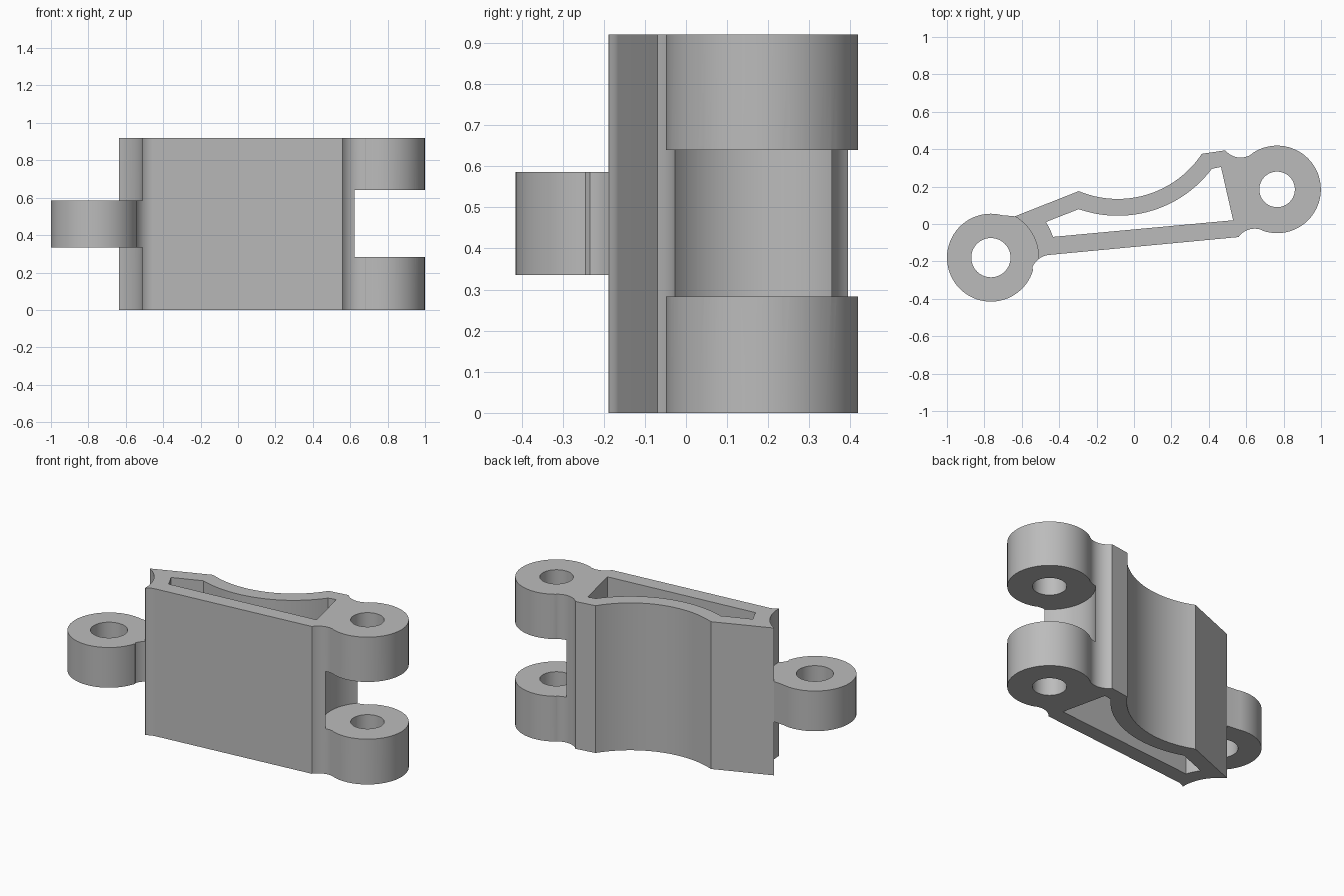
import bpy, bmesh, math
from mathutils import Vector

if "Cube" in bpy.data.objects:
    bpy.data.objects.remove(bpy.data.objects["Cube"])

HEIGHT = 0.92
LEFT, RIGHT = (-0.765, -0.18), (0.765, 0.185)   # hinge axes
FILLET, CLEAR = 0.105, 0.255                    # fillet and clearance radii
SWEEP = (-0.087, 0.674)                         # centre of the curved rear wall

grey = bpy.data.materials.new("plain grey")
grey.use_nodes = True
grey.diffuse_color = (0.5, 0.5, 0.5, 1)
grey.node_tree.nodes["Principled BSDF"].inputs["Base Color"].default_value = (0.5, 0.5, 0.5, 1)


def arc(centre, radius, start, end, steps=16):
    angles = [math.radians(start + (end - start) * i / steps) for i in range(steps + 1)]
    return [(centre[0] + radius * math.cos(a), centre[1] + radius * math.sin(a)) for a in angles]


def circle(centre, radius, steps=64):
    return arc(centre, radius, 0, 360, steps)[:-1]


def extrude(name, loops, bottom, top):
    """Fill an outline with holes and extrude it upwards."""
    bm = bmesh.new()
    for loop in loops:
        verts = [bm.verts.new((x, y, bottom)) for x, y in loop]
        for a, b in zip(verts, verts[1:] + verts[:1]):
            bm.edges.new((a, b))
    bmesh.ops.triangle_fill(bm, edges=bm.edges[:], use_beauty=True, normal=Vector((0, 0, 1)))
    result = bmesh.ops.extrude_face_region(bm, geom=bm.faces[:], use_keep_orig=True)
    raised = [g for g in result["geom"] if isinstance(g, bmesh.types.BMVert)]
    bmesh.ops.translate(bm, verts=raised, vec=(0, 0, top - bottom))
    bmesh.ops.recalc_face_normals(bm, faces=bm.faces[:])
    mesh = bpy.data.meshes.new(name)
    bm.to_mesh(mesh)
    bm.free()
    mesh.materials.append(grey)
    obj = bpy.data.objects.new(name, mesh)
    bpy.context.collection.objects.link(obj)
    return obj


def combine(obj, tool, operation):
    """Apply a boolean and discard the tool."""
    mod = obj.modifiers.new("combine", "BOOLEAN")
    mod.operation, mod.object, mod.solver = operation, tool, "EXACT"
    bpy.context.view_layer.objects.active = obj
    bpy.ops.object.modifier_apply(modifier=mod.name)
    bpy.data.objects.remove(tool)


# Full-height link body, ending in the right-hand hinge barrel
outline = (
    arc(LEFT, CLEAR, 60, -2)
    + arc((-0.445, -0.27), FILLET, 128, 96, 6)
    + arc((0.645, -0.13), FILLET, 145, 69, 10)
    + arc(RIGHT, 0.234, -110, 124, 48)
    + arc((0.57, 0.46), FILLET, -55, -141, 12)
    + arc(SWEEP, 0.54, -33.6, -112.7, 24)
)
# Through pocket between front and rear walls
pocket = (
    [(0.465, 0.305), (0.53, 0.02)]
    + arc(LEFT, 0.35, 18.5, 33, 4)
    + arc(SWEEP, 0.63, -109.3, -37, 24)
)
body = extrude("link_body", [outline, pocket, circle(RIGHT, 0.095)], 0, HEIGHT)

# Gap between the two right-hand knuckles
combine(body, extrude("knuckle_gap", [circle(RIGHT, CLEAR, 96)], 0.283, 0.64), "DIFFERENCE")

# Single left-hand knuckle with its neck rooted in the body
knuckle = (
    arc(LEFT, 0.235, 75, 344, 52)
    + arc((-0.445, -0.27), FILLET, 160, 128, 6)
    + arc(LEFT, 0.28, 5, 50, 8)
    + [(-0.6375, 0.041)]
)
combine(body, extrude("left_knuckle", [knuckle, circle(LEFT, 0.105)], 0.335, 0.586), "UNION")

# Smooth the round surfaces, keep the corners crisp
bpy.ops.object.select_all(action="DESELECT")
body.select_set(True)
bpy.context.view_layer.objects.active = body
bpy.ops.object.shade_smooth_by_angle(angle=math.radians(25))
